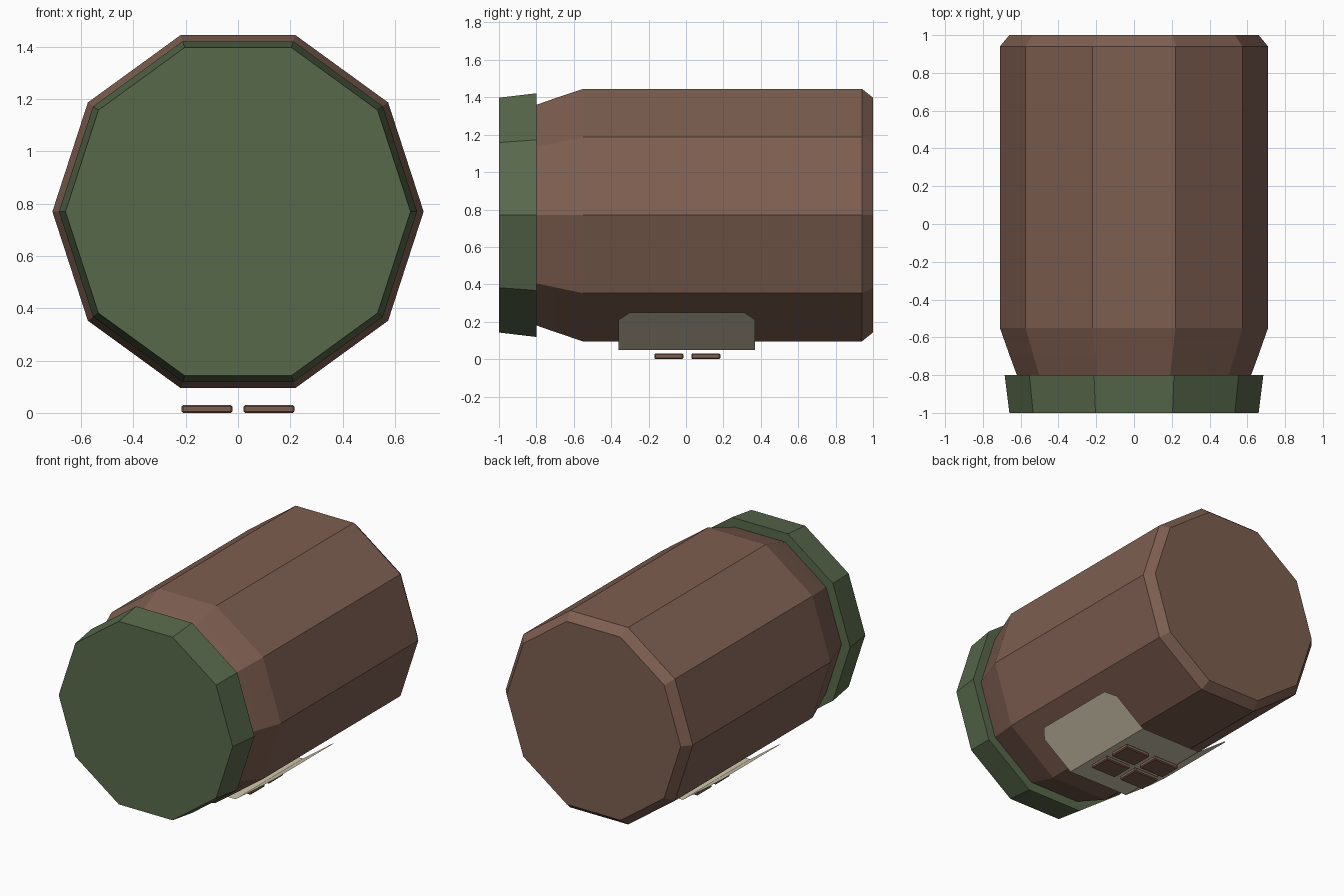
import bpy, bmesh
from math import cos, sin, pi

cube = bpy.data.objects.get("Cube")
if cube:
    bpy.data.objects.remove(cube, do_unlink=True)

SIDES = 10
AXIS_Z = 0.77


def make_material(name, rgb):
    mat = bpy.data.materials.new(name)
    mat.use_nodes = True
    mat.diffuse_color = (*rgb, 1)
    mat.node_tree.nodes["Principled BSDF"].inputs["Base Color"].default_value = (*rgb, 1)
    return mat


def make_object(name, bm, mat):
    mesh = bpy.data.meshes.new(name)
    bm.to_mesh(mesh)
    bm.free()
    mesh.materials.append(mat)
    obj = bpy.data.objects.new(name, mesh)
    bpy.context.collection.objects.link(obj)
    return obj


def lathe(name, profile, mat):
    """Closed ten-sided solid along y from (y, radius) pairs."""
    bm = bmesh.new()
    rings = []
    for y, r in profile:
        angles = [2 * pi * i / SIDES for i in range(SIDES)]
        rings.append([bm.verts.new((r * cos(a), y, AXIS_Z + r * sin(a))) for a in angles])
    for a, b in zip(rings, rings[1:]):
        for i in range(SIDES):
            j = (i + 1) % SIDES
            bm.faces.new((a[i], a[j], b[j], b[i]))
    bm.faces.new(rings[0])
    bm.faces.new(rings[-1])
    bmesh.ops.recalc_face_normals(bm, faces=bm.faces)
    return make_object(name, bm, mat)


brown = make_material("brown", (0.205, 0.112, 0.080))
green = make_material("green", (0.098, 0.141, 0.071))
cream = make_material("cream", (0.64, 0.575, 0.43))

# Jar body with tapered neck and chamfered base, and its lid
lathe("jar_body", [(-0.81, 0.62), (-0.80, 0.62), (-0.70, 0.657), (-0.55, 0.71),
                   (0.94, 0.71), (1.0, 0.66)], brown)
lathe("lid", [(-1.0, 0.66), (-0.80, 0.685)], green)

# Label: thin sheet folded under the body, with cut corners
half = [(0.234, 0.05, 0.365), (0.454, 0.21, 0.365), (0.509, 0.25, 0.305)]
section = [(-x, z, h) for x, z, h in reversed(half)] + half
bm = bmesh.new()
rows = [[bm.verts.new((x, 0.005 + s * h, z)) for s in (-1, 1)] for x, z, h in section]
for a, b in zip(rows, rows[1:]):
    bm.faces.new((a[0], a[1], b[1], b[0]))
make_object("label", bm, cream)

# Four small tiles below the label
for side, x in (("right", -0.119), ("left", 0.119)):
    for end, y in (("front", -0.092), ("back", 0.106)):
        bm = bmesh.new()
        bmesh.ops.create_cube(bm, size=1)
        bmesh.ops.scale(bm, verts=bm.verts, vec=(0.195, 0.155, 0.03))
        bmesh.ops.translate(bm, verts=bm.verts, vec=(x, y, 0.015))
        tile = make_object(f"tile_{end}_{side}", bm, brown)
        bevel = tile.modifiers.new("edge_bevel", "BEVEL")
        bevel.width = 0.006
        bevel.segments = 1
